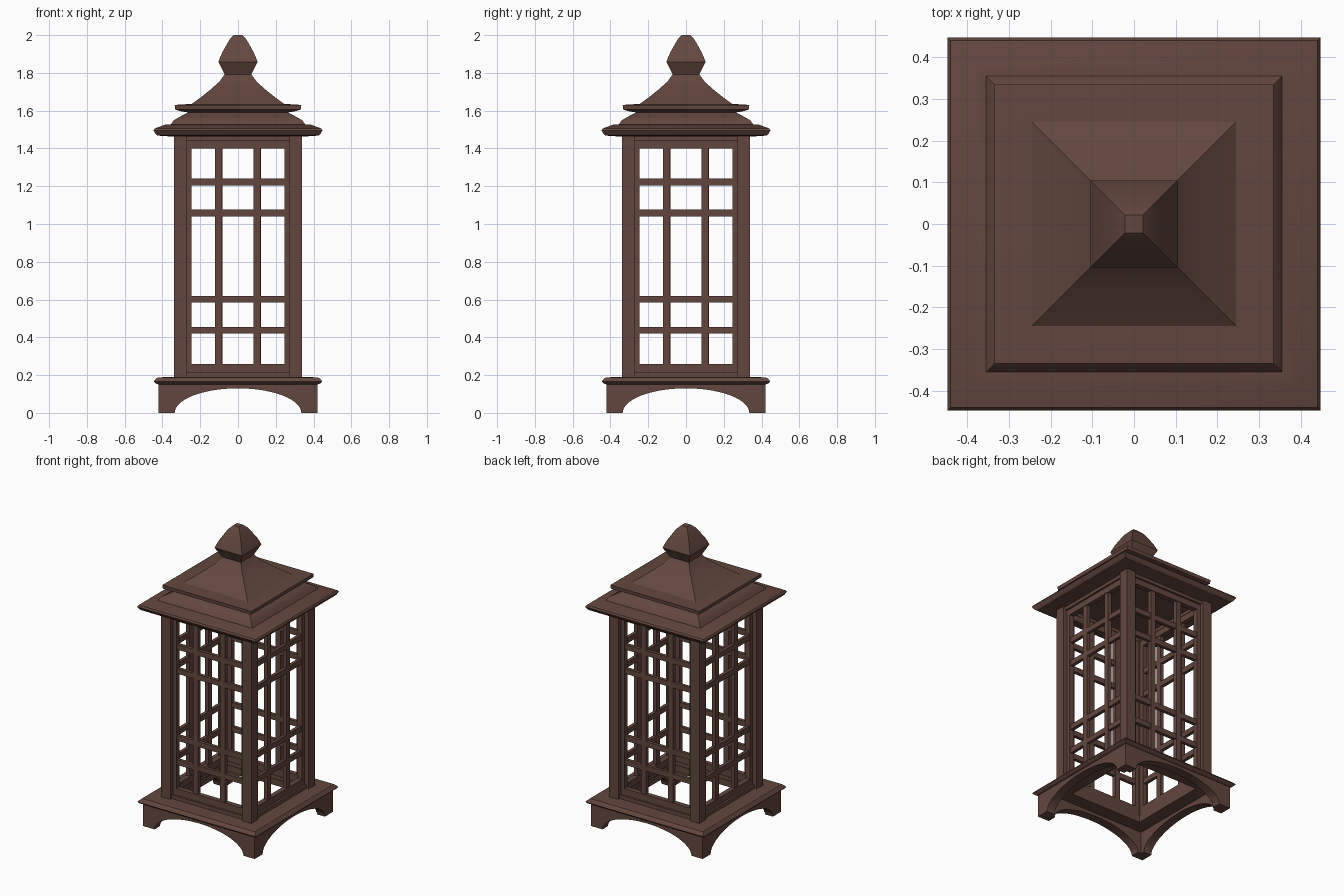
import bpy, bmesh, math
from mathutils import Matrix, Vector

if "Cube" in bpy.data.objects:
    bpy.data.objects.remove(bpy.data.objects["Cube"])

mat = bpy.data.materials.new("dark_brown")
mat.diffuse_color = (0.125, 0.062, 0.049, 1)
mat.use_nodes = True
mat.node_tree.nodes["Principled BSDF"].inputs["Base Color"].default_value = mat.diffuse_color


def finish(name, bm, smooth=None):
    bmesh.ops.recalc_face_normals(bm, faces=bm.faces)
    me = bpy.data.meshes.new(name)
    bm.to_mesh(me)
    bm.free()
    ob = bpy.data.objects.new(name, me)
    bpy.context.collection.objects.link(ob)
    me.materials.append(mat)
    if smooth:
        bpy.ops.object.select_all(action='DESELECT')
        ob.select_set(True)
        bpy.context.view_layer.objects.active = ob
        bpy.ops.object.shade_smooth_by_angle(angle=math.radians(smooth))
    return ob


def box(bm, x0, x1, y0, y1, z0, z1):
    m = Matrix.Translation(((x0 + x1) / 2, (y0 + y1) / 2, (z0 + z1) / 2)) @ \
        Matrix.Diagonal((x1 - x0, y1 - y0, z1 - z0, 1))
    bmesh.ops.create_cube(bm, size=1, matrix=m)


def four_sides(bm):
    """Repeat the front (-y) geometry on all four sides."""
    geom = bm.verts[:] + bm.edges[:] + bm.faces[:]
    for k in (1, 2, 3):
        new = bmesh.ops.duplicate(bm, geom=geom)["geom"]
        vs = [g for g in new if isinstance(g, bmesh.types.BMVert)]
        bmesh.ops.rotate(bm, verts=vs, cent=(0, 0, 0),
                         matrix=Matrix.Rotation(k * math.pi / 2, 3, 'Z'))


def square_loft(name, profile, ring=False, smooth=30):
    """Stack square rings (half width, z); ring=True joins last to first."""
    bm = bmesh.new()
    rings = [[bm.verts.new((sx * h, sy * h, z))
              for sx, sy in ((-1, -1), (1, -1), (1, 1), (-1, 1))]
             for h, z in profile]
    pairs = list(zip(rings, rings[1:]))
    if ring:
        pairs.append((rings[-1], rings[0]))
    else:
        bm.faces.new(rings[0])
        bm.faces.new(rings[-1])
    for a, b in pairs:
        for i in range(4):
            j = (i + 1) % 4
            bm.faces.new((a[i], a[j], b[j], b[i]))
    return finish(name, bm, smooth)


# arched foot panels, mitred at the corners
bm = bmesh.new()
W, T, TOP, N = 0.42, 0.06, 0.16, 28
arch = [(-0.335 * math.cos(math.pi * i / N), 0.13 * math.sin(math.pi * i / N))
        for i in range(N + 1)]
front, back = [], []
for x, z in arch:
    xt = x if 0.001 < z else math.copysign(0.335, x)
    front.append((bm.verts.new((x, -W, z)), bm.verts.new((xt, -W, TOP))))
    back.append((bm.verts.new((x, -W + T, z)), bm.verts.new((xt, -W + T, TOP))))
for s, at in ((-1, 0), (1, None)):
    f = (bm.verts.new((s * W, -W, 0)), bm.verts.new((s * W, -W, TOP)))
    b = (bm.verts.new((s * (W - T), -W + T, 0)), bm.verts.new((s * (W - T), -W + T, TOP)))
    front.insert(0 if s < 0 else len(front), f)
    back.insert(0 if s < 0 else len(back), b)
for i in range(len(front) - 1):
    f0, f1, b0, b1 = front[i], front[i + 1], back[i], back[i + 1]
    bm.faces.new((f0[0], f1[0], f1[1], f0[1]))
    bm.faces.new((b0[0], b0[1], b1[1], b1[0]))
    bm.faces.new((f0[0], b0[0], b1[0], f1[0]))
    bm.faces.new((f0[1], f1[1], b1[1], b0[1]))
four_sides(bm)
finish("arched_base", bm, 30)

# open moulded ledge on top of the base
square_loft("base_ledge", [(0.27, 0.15), (0.42, 0.15), (0.435, 0.156), (0.445, 0.166),
                           (0.44, 0.175), (0.425, 0.188), (0.27, 0.192)], ring=True)

# corner posts
bm = bmesh.new()
box(bm, -0.34, -0.272, -0.34, -0.272, 0.185, 1.475)
four_sides(bm)
finish("corner_posts", bm)

# outer rails and inner frames of the lattice panels
bm = bmesh.new()
for z0, z1 in ((0.185, 0.215), (1.44, 1.475)):
    box(bm, -0.275, 0.275, -0.325, -0.275, z0, z1)
for z0, z1 in ((0.21, 0.26), (1.40, 1.445)):
    box(bm, -0.275, 0.275, -0.312, -0.278, z0, z1)
for s in (-1, 1):
    box(bm, min(s * 0.245, s * 0.275), max(s * 0.245, s * 0.275), -0.312, -0.278, 0.26, 1.40)
four_sides(bm)
finish("panel_frames", bm)

# lattice bars
bm = bmesh.new()
for x in (-0.104, 0.1):
    box(bm, x - 0.018, x + 0.018, -0.308, -0.282, 0.25, 1.41)
for z in (0.437, 0.602, 1.058, 1.222):
    box(bm, -0.25, 0.25, -0.306, -0.284, z - 0.018, z + 0.018)
four_sides(bm)
finish("lattice_bars", bm)

# lower eave, upper roof and finial
square_loft("lower_roof", [(0.335, 1.462), (0.425, 1.468), (0.435, 1.475), (0.447, 1.495),
                           (0.44, 1.506), (0.385, 1.526), (0.355, 1.528), (0.34, 1.55),
                           (0.30, 1.572), (0.262, 1.592), (0.25, 1.61)])
square_loft("upper_roof", [(0.26, 1.59), (0.30, 1.596), (0.333, 1.606), (0.335, 1.63),
                           (0.325, 1.631), (0.245, 1.636), (0.20, 1.668), (0.15, 1.708),
                           (0.10, 1.752), (0.07, 1.793)])
square_loft("finial", [(0.07, 1.79), (0.104, 1.858), (0.085, 1.905), (0.06, 1.95),
                       (0.042, 1.98), (0.022, 2.0)])
